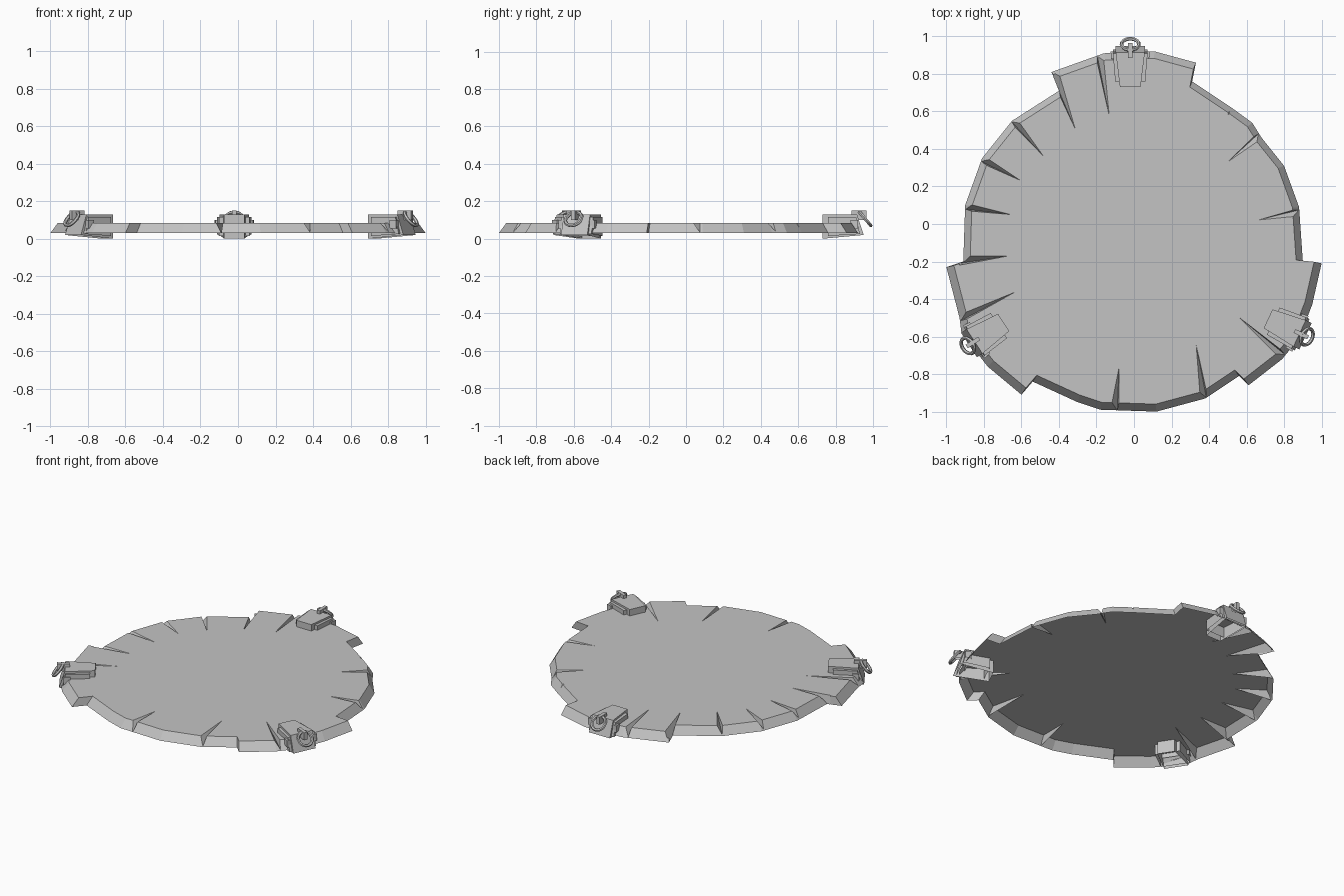
import bpy, bmesh, math
from mathutils import Vector, Matrix

default = bpy.data.objects.get("Cube")
if default:
    bpy.data.objects.remove(default, do_unlink=True)

stone = bpy.data.materials.new("plain grey")
stone.use_nodes = True
grey = (0.55, 0.55, 0.55, 1)
stone.diffuse_color = grey
stone.node_tree.nodes["Principled BSDF"].inputs["Base Color"].default_value = grey

SLAB_BOTTOM, SLAB_TOP = 0.03, 0.085


def make_object(name, bm):
    bmesh.ops.recalc_face_normals(bm, faces=bm.faces[:])
    mesh = bpy.data.meshes.new(name)
    bm.to_mesh(mesh)
    bm.free()
    mesh.materials.append(stone)
    obj = bpy.data.objects.new(name, mesh)
    bpy.context.collection.objects.link(obj)
    return obj


def loft(bm, lower, upper, floor=True):
    """Walls and top between two matching loops, with an optional floor."""
    a = [bm.verts.new(p) for p in lower]
    b = [bm.verts.new(p) for p in upper]
    if floor:
        bm.faces.new(a[::-1])
    bm.faces.new(b)
    count = len(a)
    for i in range(count):
        j = (i + 1) % count
        bm.faces.new((a[i], a[j], b[j], b[i]))


# Broken disc: stepped outline in hundredths, wider below than above
outline = [(-44, 81), (-16, 91), (11, 92), (33, 86), (31, 76), (52, 62),
           (63, 54), (68, 46), (80, 31), (88, 9), (90, -20), (100, -21),
           (95, -43), (88, -61), (79, -72), (61, -86), (56, -81), (38, -93),
           (12, -100), (-18, -99), (-30, -95), (-54, -84), (-60, -91),
           (-78, -76), (-92, -58), (-93, -50), (-100, -23), (-91, -20),
           (-90, 10), (-81, 35), (-65, 55), (-40, 71)]
points = [Vector((x / 100, y / 100, 0)) for x, y in outline]
bm = bmesh.new()
loft(bm, [p + Vector((0, 0, SLAB_BOTTOM)) for p in points],
     [p * 0.96 + Vector((0, 0, SLAB_TOP)) for p in points])
disc = make_object("cracked_disc", bm)

# Cracks: inner tip, then mouth on the rim, in hundredths
cracks = [(-31, 50, -40, 74), (-13, 57, -18, 88), (-48, 36, -64, 55),
          (-60, 23, -80, 34), (-65, 5, -89, 9), (-67, -17, -88, -19),
          (-63, -36, -92, -50), (-8, -76, -10, -96), (33, -64, 37, -91),
          (55, -49, 79, -70), (50, 33, 67, 47), (66, 2, 87, 6),
          (50, 58, 53, 62)]


def crack_wedge(bm, tip, mouth, deep, width):
    """Tapered splinter, open at the rim, with one steep wall."""
    run = mouth - tip
    side = Vector((-run.y, run.x, 0)).normalized() * width
    end = tip + run * 1.25
    lift = Vector((0, 0, SLAB_TOP + 0.003))
    corners = [tip - run * 0.04 + lift, end + side + lift, end - side + lift,
               end + side * 0.6 + Vector((0, 0, deep))]
    v = [bm.verts.new(c) for c in corners]
    for tri in ((0, 1, 2), (0, 1, 3), (1, 2, 3), (0, 2, 3)):
        bm.faces.new([v[i] for i in tri])


bm = bmesh.new()
for tx, ty, mx, my in cracks:
    crack_wedge(bm, Vector((tx, ty, 0)) / 100, Vector((mx, my, 0)) / 100,
                0.025, 0.025)
cutter = make_object("crack_cutter", bm)
cutter.hide_render = True
cut = disc.modifiers.new("cracks", "BOOLEAN")
cut.operation = "DIFFERENCE"
cut.solver = "EXACT"
cut.object = cutter
bpy.context.view_layer.objects.active = disc
bpy.ops.object.modifier_apply(modifier=cut.name)
bpy.data.objects.remove(cutter, do_unlink=True)

# The disc is a shell, open underneath
bm = bmesh.new()
bm.from_mesh(disc.data)
floor = [f for f in bm.faces
         if all(abs(v.co.z - SLAB_BOTTOM) < 0.001 for v in f.verts)]
bmesh.ops.delete(bm, geom=floor, context="FACES")
bm.to_mesh(disc.data)
bm.free()


# Clamps: local x runs outward from the inner edge of the jaws
def block(bm, x0, x1, w0, w1, z0, z1, lean=0.0, rise=0.0):
    """Tapered shell, open below; its outer bottom edge leans out and rises."""
    def ring(z, extra, up):
        return [(x0, -w0 / 2, z), (x1 + extra, -w1 / 2, z + up),
                (x1 + extra, w1 / 2, z + up), (x0, w0 / 2, z)]
    loft(bm, ring(z0, lean, rise), ring(z1, 0, 0), floor=False)


def make_clamp(name, x, y, angle):
    place = Matrix.Translation((x, y, 0)) @ Matrix.Rotation(math.radians(angle), 4, "Z")
    bm = bmesh.new()
    block(bm, 0, 0.185, 0.11, 0.155, 0, 0.128, 0.035, 0.02)       # core
    block(bm, 0.03, 0.18, 0.16, 0.185, 0.015, 0.115, 0.02, 0.01)  # side layer
    block(bm, 0.15, 0.19, 0.2, 0.21, 0.055, 0.1)                  # outer flange
    block(bm, 0.155, 0.235, 0.022, 0.022, 0.1, 0.15)              # staple
    make_object(name, bm).matrix_world = place

    # Hanging ring, tilted outward and down
    bpy.ops.mesh.primitive_torus_add(major_segments=20, minor_segments=6,
                                     major_radius=0.046, minor_radius=0.01)
    hoop = bpy.context.object
    hoop.name = name + "_ring"
    hoop.data.materials.append(stone)
    hoop.matrix_world = (place @ Matrix.Translation((0.228, 0, 0.106))
                         @ Matrix.Rotation(math.radians(50), 4, "Y"))
    bpy.ops.object.shade_smooth_by_angle()


make_clamp("back_clamp", -0.02, 0.73, 90)
make_clamp("right_clamp", -0.695, -0.525, 213)
make_clamp("left_clamp", 0.715, -0.505, -25)
